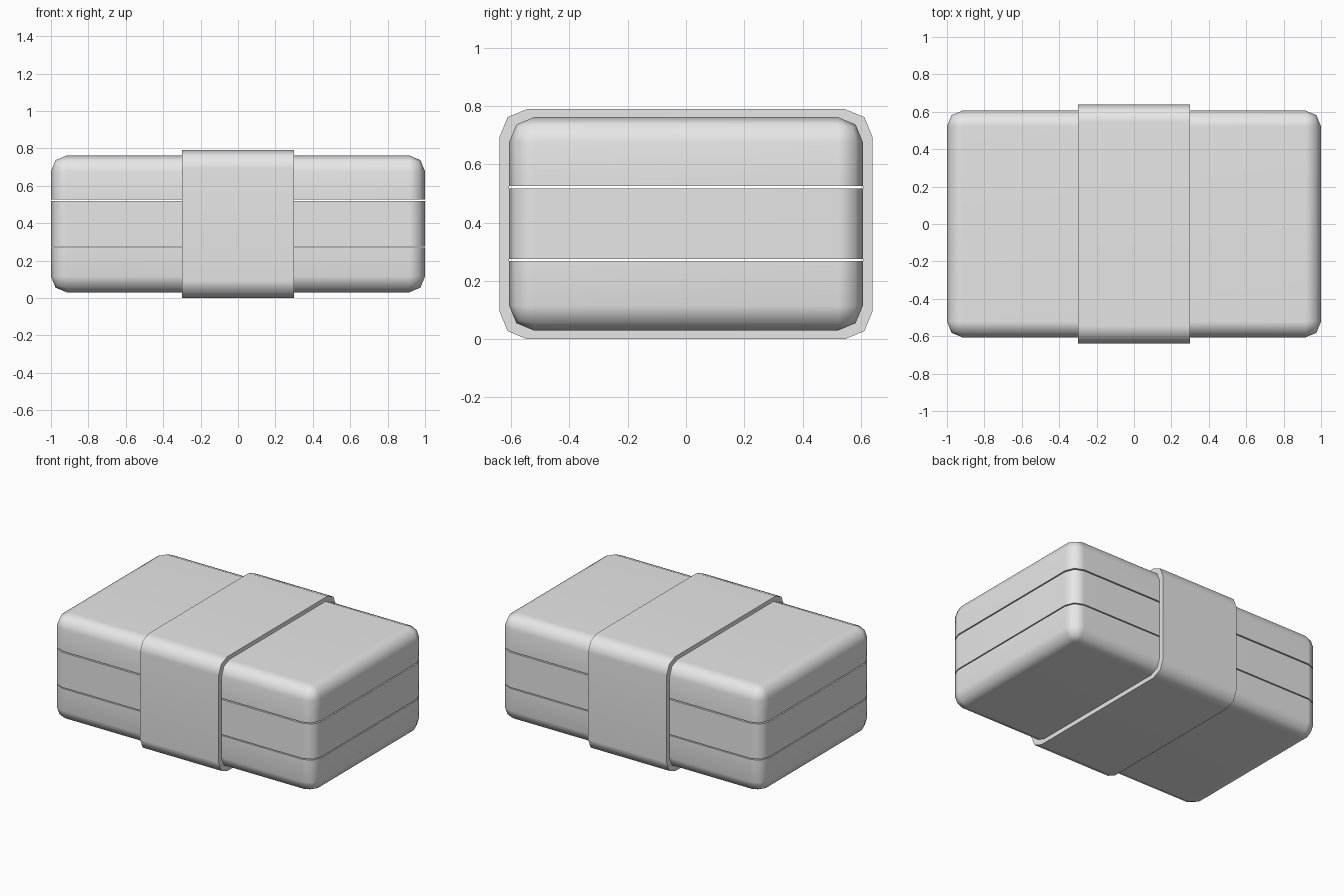
import bpy, bmesh, math
from mathutils import Vector

cube = bpy.data.objects.get("Cube")
if cube:
    bpy.data.objects.remove(cube, do_unlink=True)

grey = bpy.data.materials.new("light_grey")
grey.use_nodes = True
grey.diffuse_color = (0.8, 0.8, 0.8, 1)
grey.node_tree.nodes["Principled BSDF"].inputs["Base Color"].default_value = grey.diffuse_color

BOTTOM, TOP = 0.03, 0.762
HALF_DEPTH = 0.607


def finish(bm, name):
    """Turn a bmesh into a smooth-shaded object with flat broad faces."""
    bmesh.ops.recalc_face_normals(bm, faces=bm.faces)
    mesh = bpy.data.meshes.new(name)
    bm.to_mesh(mesh)
    bm.free()
    mesh.materials.append(grey)
    obj = bpy.data.objects.new(name, mesh)
    bpy.context.collection.objects.link(obj)
    bpy.ops.object.select_all(action='DESELECT')
    obj.select_set(True)
    bpy.context.view_layer.objects.active = obj
    bpy.ops.object.shade_smooth_by_angle(angle=math.radians(60))
    weighted = obj.modifiers.new("flat_faces", 'WEIGHTED_NORMAL')
    weighted.keep_sharp = True
    return obj


def cut(bm, z, keep_above):
    """Slice the solid at height z and cap the open side."""
    res = bmesh.ops.bisect_plane(
        bm, geom=bm.verts[:] + bm.edges[:] + bm.faces[:],
        plane_co=(0, 0, z), plane_no=(0, 0, 1),
        clear_inner=keep_above, clear_outer=not keep_above)
    rim = [e for e in res["geom_cut"] if isinstance(e, bmesh.types.BMEdge)]
    bmesh.ops.contextual_create(bm, geom=rim)


def slab(name, low=None, high=None):
    """One layer of the rounded box, between two optional cut heights."""
    bm = bmesh.new()
    bmesh.ops.create_cube(bm, size=1)
    for v in bm.verts:
        v.co = Vector((v.co.x * 2, v.co.y * 2 * HALF_DEPTH,
                       (BOTTOM + TOP) / 2 + v.co.z * (TOP - BOTTOM)))
    bmesh.ops.bevel(bm, geom=bm.edges[:], offset=0.085, segments=2,
                    profile=0.5, affect='EDGES')
    if low is not None:
        cut(bm, low, True)
    if high is not None:
        cut(bm, high, False)
    return finish(bm, name)


def rounded_loop(bm, x, half_y, low, high, radius):
    """Rounded rectangle of vertices in the plane at x."""
    verts = []
    for corner in range(4):
        sy = 1 if corner in (0, 3) else -1
        cy = sy * (half_y - radius)
        cz = high - radius if corner < 2 else low + radius
        for step in range(3):
            a = math.radians(90 * corner + 45 * step)
            verts.append(bm.verts.new((x, cy + radius * math.cos(a),
                                       cz + radius * math.sin(a))))
    return verts


# Three stacked layers of the box
slab("bottom_tray", high=0.269)
slab("middle_tray", low=0.276, high=0.518)
slab("lid", low=0.526)

# Hollow sleeve wrapped around the middle
bm = bmesh.new()
outer = (0.64, 0.0, 0.79, 0.095)
inner = (HALF_DEPTH, BOTTOM, TOP, 0.085)
loops = [rounded_loop(bm, x, *shape) for x, shape in
         ((-0.3, outer), (0.3, outer), (0.3, inner), (-0.3, inner))]
for k, loop in enumerate(loops):
    following = loops[(k + 1) % 4]
    for i in range(len(loop)):
        j = (i + 1) % len(loop)
        bm.faces.new((loop[i], loop[j], following[j], following[i]))
finish(bm, "sleeve_band")
